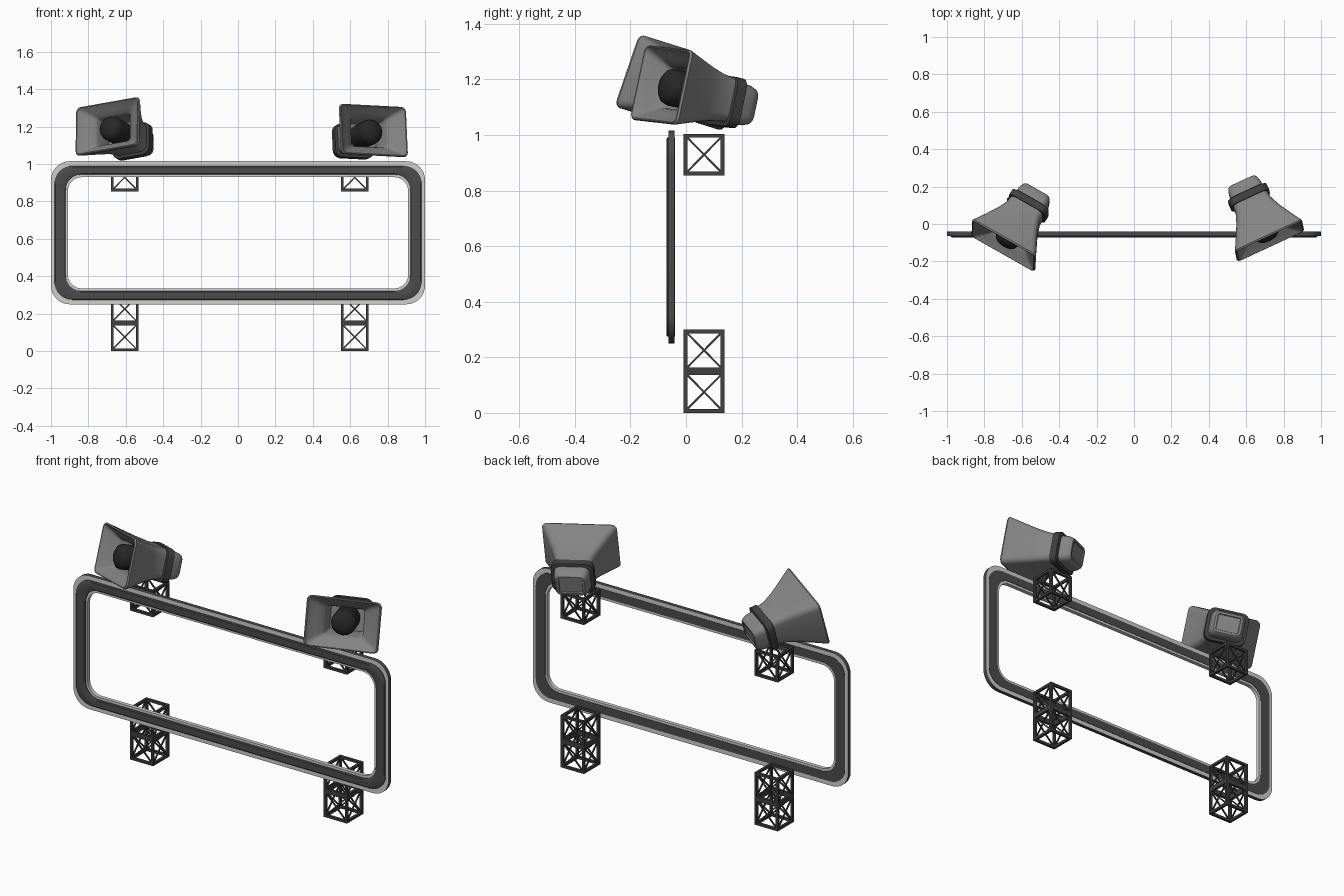
import bpy, bmesh, math
from mathutils import Vector, Matrix

if "Cube" in bpy.data.objects:
    bpy.data.objects.remove(bpy.data.objects["Cube"])


def mat(name, v):
    m = bpy.data.materials.new(name)
    m.diffuse_color = (v[0], v[1], v[2], 1)
    m.use_nodes = True
    m.node_tree.nodes["Principled BSDF"].inputs["Base Color"].default_value = m.diffuse_color
    return m


HORN = mat("horn grey", (0.23, 0.23, 0.23))
COLLAR = mat("collar charcoal", (0.05, 0.05, 0.05))
PLUG = mat("plug black", (0.02, 0.02, 0.02))
TRUSS = mat("truss dark grey", (0.05, 0.05, 0.05))
BAND = mat("band dark grey", (0.07, 0.07, 0.07))
LIGHT = mat("trim light grey", (0.62, 0.62, 0.60))


def rounded(w, h, r, n):
    """Rounded rectangle outline in the xz plane."""
    pts = []
    for k, (sx, sz) in enumerate([(1, 1), (-1, 1), (-1, -1), (1, -1)]):
        for i in range(n + 1):
            a = math.pi / 2 * (k + i / n)
            pts.append((sx * (w / 2 - r) + r * math.cos(a),
                        sz * (h / 2 - r) + r * math.sin(a)))
    return pts


def finish(bm, name, mats, matrix=None, smooth=True):
    bmesh.ops.recalc_face_normals(bm, faces=bm.faces)
    if matrix:
        bm.transform(matrix)
    me = bpy.data.meshes.new(name)
    bm.to_mesh(me)
    bm.free()
    for m in mats:
        me.materials.append(m)
    ob = bpy.data.objects.new(name, me)
    bpy.context.collection.objects.link(ob)
    if smooth:
        bpy.context.view_layer.objects.active = ob
        ob.select_set(True)
        bpy.ops.object.shade_smooth_by_angle(angle=math.radians(35))
        ob.select_set(False)
    return ob


def loft(name, sections, mats, matrix, n=4, closed=False, idx=None):
    """Skin rounded rectangles (y, width, height, radius) along local y."""
    bm = bmesh.new()
    rings = [[bm.verts.new((x, y, z)) for x, z in rounded(w, h, r, n)]
             for y, w, h, r in sections]
    count = len(rings)
    for s in range(count if closed else count - 1):
        a, b = rings[s], rings[(s + 1) % count]
        for i in range(len(a)):
            j = (i + 1) % len(a)
            f = bm.faces.new((a[i], a[j], b[j], b[i]))
            f.material_index = idx[s] if idx else 0
    if not closed:
        bm.faces.new(rings[0])
        bm.faces.new(rings[-1])
    return finish(bm, name, mats, matrix)


# Sign frame: light trim ring with a raised dark band
centre = Matrix.Translation((0, 0, 0.6325))
loft("frame_trim", [(-0.063, 1.82, 0.595, 0.075), (-0.063, 2.0, 0.765, 0.10),
                    (-0.041, 2.0, 0.765, 0.10), (-0.041, 1.82, 0.595, 0.075)],
     [LIGHT, BAND], centre, n=8, closed=True, idx=[0, 1, 0, 0])
loft("frame_band", [(-0.067, 1.842, 0.622, 0.083), (-0.071, 1.852, 0.632, 0.085),
                    (-0.071, 1.952, 0.706, 0.092), (-0.067, 1.962, 0.716, 0.094),
                    (-0.039, 1.962, 0.716, 0.094), (-0.039, 1.842, 0.622, 0.083)],
     [BAND], centre, n=8, closed=True)


# Truss cells: box edges with crossed braces on the four sides
def beam(bm, p, q, t):
    p, q = Vector(p), Vector(q)
    d = q - p
    m = (Matrix.Translation((p + q) / 2) @ d.to_track_quat('Z', 'Y').to_matrix().to_4x4()
         @ Matrix.Diagonal((t, t, d.length, 1)))
    bmesh.ops.create_cube(bm, size=1, matrix=m)


def truss(name, cx, bottoms):
    bm = bmesh.new()
    cy, h, t = 0.065, 0.067, 0.014
    for z in bottoms:
        lo, hi = z + t / 2, z + 0.15 - t / 2
        c = [(cx + sx * h, cy + sy * h) for sx, sy in [(-1, -1), (1, -1), (1, 1), (-1, 1)]]
        for i in range(4):
            a, b = c[i], c[(i + 1) % 4]
            beam(bm, (*a, z), (*a, z + 0.15), t)
            for zz in (lo, hi):
                beam(bm, (*a, zz), (*b, zz), t)
            beam(bm, (*a, lo), (*b, hi), 0.007)
            beam(bm, (*a, hi), (*b, lo), 0.007)
    finish(bm, name, [TRUSS], smooth=False)


for side, x in (("left", -0.606), ("right", 0.624)):
    truss(side + "_lower_truss", x, (0.0, 0.15))
    truss(side + "_upper_truss", x, (0.854,))


# Horn speakers, each aimed outward and slightly up
def speaker(side, mouth, forward, across):
    f = Vector(forward).normalized()
    w = Vector(across)
    w = (w - w.dot(f) * f).normalized()
    h = w.cross(-f)
    m = Matrix((w, -f, h)).transposed().to_4x4()
    m.translation = Vector(mouth)
    # flared shell: square throat, broad rounded lip, then back to the neck
    loft(side + "_horn", [(0.17, 0.18, 0.135, 0.012), (0.075, 0.20, 0.15, 0.015),
                          (0.06, 0.215, 0.162, 0.016), (0.035, 0.29, 0.205, 0.02),
                          (0.010, 0.36, 0.247, 0.022), (0.0, 0.376, 0.26, 0.024),
                          (0.0, 0.388, 0.268, 0.026), (0.008, 0.396, 0.275, 0.027),
                          (0.08, 0.32, 0.235, 0.03), (0.15, 0.25, 0.197, 0.032),
                          (0.21, 0.205, 0.170, 0.033), (0.26, 0.196, 0.160, 0.033)],
         [HORN], m)
    # clamp collar and rear driver housing, set slightly below the horn axis
    low = m @ Matrix.Translation((0, 0, -0.006))
    loft(side + "_collar", [(0.245, 0.205, 0.165, 0.035), (0.249, 0.226, 0.182, 0.04),
                            (0.286, 0.226, 0.182, 0.04), (0.290, 0.205, 0.165, 0.035)],
         [COLLAR], low)
    loft(side + "_driver_housing", [(0.285, 0.19, 0.152, 0.035), (0.325, 0.182, 0.145, 0.034),
                                    (0.348, 0.165, 0.128, 0.03), (0.355, 0.15, 0.114, 0.025),
                                    (0.355, 0.125, 0.09, 0.008), (0.349, 0.12, 0.085, 0.008)],
         [HORN], low)
    # round plug in the throat
    plug = [(0.175, 0.066), (0.045, 0.068), (0.025, 0.061), (0.012, 0.043), (0.006, 0.02)]
    loft(side + "_throat_plug", [(y, 2 * r, 2 * r, r * 0.999) for y, r in plug], [PLUG], m)


speaker("left", (-0.70, -0.118, 1.203), (-0.51, -0.81, 0.285), (0.83, -0.531, 0.168))
speaker("right", (0.727, -0.092, 1.181), (0.42, -0.88, 0.205), (0.897, 0.439, -0.052))
